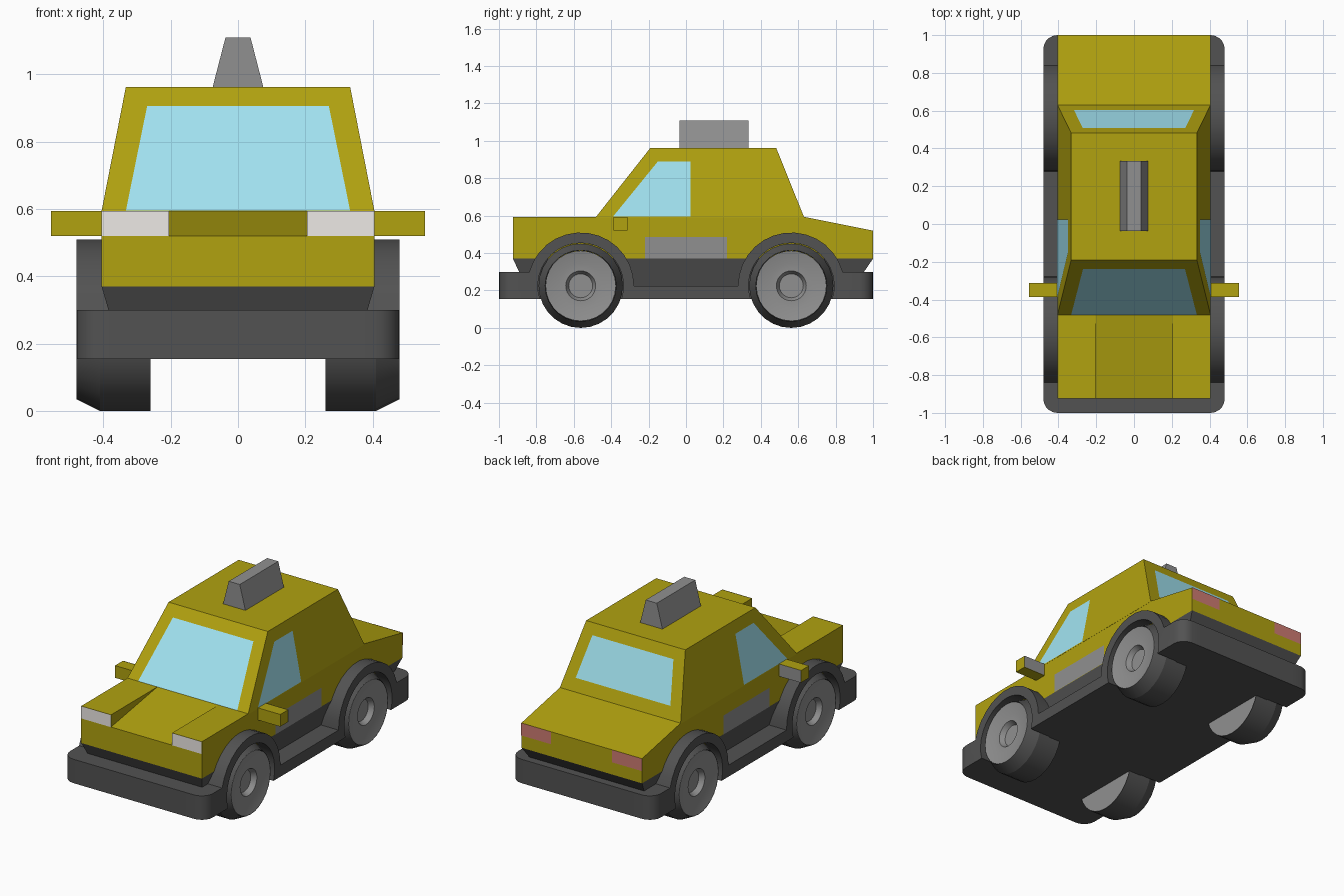
import bpy, bmesh, math
from mathutils import Vector

if "Cube" in bpy.data.objects:
    bpy.data.objects.remove(bpy.data.objects["Cube"])


def material(name, r, g, b):
    m = bpy.data.materials.new(name)
    m.diffuse_color = (r, g, b, 1)
    m.use_nodes = True
    m.node_tree.nodes["Principled BSDF"].inputs["Base Color"].default_value = m.diffuse_color
    return m


YELLOW = material("yellow_paint", 0.44, 0.36, 0.005)
DARK = material("dark_plastic", 0.085, 0.085, 0.085)
GREY = material("grey_metal", 0.28, 0.28, 0.28)
GLASS = material("window_glass", 0.36, 0.77, 0.88)
WHITE = material("lamp_white", 0.85, 0.82, 0.79)
RED = material("lamp_red", 0.62, 0.2, 0.17)


def finish(name, bm, mat, smooth=False, normals=True):
    if normals:
        bmesh.ops.recalc_face_normals(bm, faces=bm.faces)
    me = bpy.data.meshes.new(name)
    bm.to_mesh(me)
    bm.free()
    ob = bpy.data.objects.new(name, me)
    bpy.context.collection.objects.link(ob)
    me.materials.append(mat)
    if smooth:
        bpy.ops.object.select_all(action='DESELECT')
        ob.select_set(True)
        bpy.context.view_layer.objects.active = ob
        bpy.ops.object.shade_smooth_by_angle(angle=math.radians(25))
    return ob


def prism_mesh(profile, x0, x1):
    """Closed solid: a (y, z) profile carried from x0 to x1."""
    bm = bmesh.new()
    a = [bm.verts.new((x0, y, z)) for y, z in profile]
    b = [bm.verts.new((x1, y, z)) for y, z in profile]
    bm.faces.new(a)
    bm.faces.new(b[::-1])
    n = len(profile)
    for i in range(n):
        j = (i + 1) % n
        bm.faces.new((a[j], a[i], b[i], b[j]))
    return bm


def frustum(name, z0, low, z1, high, mat):
    """Tapered block: low and high are (half width, y front, y back)."""
    bm = bmesh.new()
    bmesh.ops.create_cube(bm, size=2)
    for v in bm.verts:
        hw, ya, yb = low if v.co.z < 0 else high
        v.co = (hw * v.co.x, ya if v.co.y < 0 else yb, z0 if v.co.z < 0 else z1)
    return finish(name, bm, mat)


def panel(name, pts, mat, away):
    """Flat inset panel laid just over a surface, facing the away direction."""
    bm = bmesh.new()
    f = bm.faces.new([bm.verts.new(p) for p in pts])
    f.normal_update()
    if f.normal.dot(Vector(away)) < 0:
        f.normal_flip()
    bmesh.ops.translate(bm, verts=bm.verts, vec=f.normal * 0.002)
    return finish(name, bm, mat, normals=False)


WHEEL_Y, AXLE_Z, ARCH_R, WELL_R, TYRE_R = 0.563, 0.225, 0.285, 0.229, 0.225
FLOOR_Z, STEP_Z, BUMPER_Z = 0.155, 0.225, 0.30


def arc(cy, r, a0, a1, n=14):
    return [(cy + r * math.cos(a0 + (a1 - a0) * i / n),
             AXLE_Z + r * math.sin(a0 + (a1 - a0) * i / n)) for i in range(n + 1)]


# Chassis core between the side parts
finish("chassis_core", prism_mesh(
    [(-1, FLOOR_Z), (1, FLOOR_Z), (1, BUMPER_Z), (0.8, BUMPER_Z), (0.8, STEP_Z),
     (-0.8, STEP_Z), (-0.8, BUMPER_Z), (-1, BUMPER_Z)], -0.34, 0.34), DARK)

# Chassis sides: bumper ends, sills, wheel arches and wheel wells in one profile
top = math.asin((BUMPER_Z - AXLE_Z) / ARCH_R)
low = -math.asin((AXLE_Z - FLOOR_Z) / WELL_R)
profile = ([(-1, FLOOR_Z)]
           + arc(-WHEEL_Y, WELL_R, math.pi - low, low, 20)
           + arc(WHEEL_Y, WELL_R, math.pi - low, low, 20)
           + [(1, FLOOR_Z), (1, BUMPER_Z)]
           + arc(WHEEL_Y, ARCH_R, top, math.pi)
           + arc(-WHEEL_Y, ARCH_R, 0, math.pi - top)
           + [(-1, BUMPER_Z)])
for s, side in ((-1, "right"), (1, "left")):
    bm = prism_mesh(profile, s * 0.34, s * 0.48)
    corners = [e for e in bm.edges
               if all(abs(abs(v.co.y) - 1) < 1e-4 and abs(v.co.x) > 0.47 for v in e.verts)]
    bmesh.ops.bevel(bm, geom=corners, offset=0.075, segments=5, affect='EDGES', profile=0.5)
    finish(f"{side}_chassis_side", bm, DARK, smooth=True)


# Wheels: tyre and hub profiles (x, radius) spun about the axle
def lathe(name, points, sx, y, mat):
    bm = bmesh.new()
    vs = [bm.verts.new((sx * x, 0, r)) for x, r in points]
    es = [bm.edges.new(p) for p in zip(vs, vs[1:])]
    bmesh.ops.spin(bm, geom=vs + es, cent=(0, 0, 0), axis=(1, 0, 0),
                   angle=2 * math.pi, steps=28)
    bmesh.ops.remove_doubles(bm, verts=bm.verts, dist=1e-4)
    bmesh.ops.translate(bm, verts=bm.verts, vec=(0, y, AXLE_Z))
    return finish(name, bm, mat, smooth=True)


for sx, side in ((-1, "right"), (1, "left")):
    for sy, end in ((-1, "front"), (1, "rear")):
        y = sy * WHEEL_Y
        lathe(f"{end}_{side}_tyre",
              [(0.26, 0.22), (0.26, TYRE_R), (0.41, TYRE_R), (0.48, 0.19),
               (0.30, 0.187), (0.26, 0.22)], sx, y, DARK)
        lathe(f"{end}_{side}_hub",
              [(0.26, 0), (0.26, 0.22), (0.30, 0.188), (0.48, 0.188), (0.465, 0.12),
               (0.465, 0.08), (0.435, 0.064), (0.435, 0)], sx, y, GREY)

# Dark skirt under the body
frustum("skirt", 0.20, (0.356, -0.847, 0.883), 0.37, (0.405, -0.925, 1.0), DARK)

# Lower body with sloping hood centre and trunk
finish("lower_body", prism_mesh(
    [(-0.925, 0.37), (-0.925, 0.52), (-0.48, 0.594), (0.63, 0.594), (1.0, 0.52), (1.0, 0.37)],
    -0.405, 0.405), YELLOW)

# Cabin and roof sign
frustum("cabin", 0.59, (0.406, -0.484, 0.632), 0.963, (0.333, -0.19, 0.482), YELLOW)
frustum("roof_sign", 0.963, (0.075, -0.036, 0.333), 1.11, (0.037, -0.036, 0.333), GREY)


# Points on the sloped cabin walls at a given height
def slope(low, high, z):
    return low + (high - low) * (z - 0.59) / 0.373


def cross_window(name, y0, y1, z0, x0, z1, x1, away):
    ya, yb = slope(y0, y1, z0), slope(y0, y1, z1)
    panel(name, [(-x0, ya, z0), (x0, ya, z0), (x1, yb, z1), (-x1, yb, z1)], GLASS, away)


cross_window("windshield", -0.484, -0.19, 0.594, 0.333, 0.904, 0.27, (0, -1, 0))
cross_window("rear_window", 0.632, 0.482, 0.665, 0.318, 0.90, 0.272, (0, 1, 0))

for s, side in ((-1, "right"), (1, "left")):
    out = (s, 0, 0)
    # Raised headlight pods on the hood, with lamps front and rear
    finish(f"{side}_hood_pod", prism_mesh(
        [(-0.925, 0.52), (-0.925, 0.594), (-0.48, 0.594)], s * 0.205, s * 0.405), YELLOW)
    for name, y, z0, z1, mat in (("headlight", -0.925, 0.52, 0.594, WHITE),
                                 ("tail_light", 1.0, 0.445, 0.52, RED)):
        panel(f"{side}_{name}", [(s * 0.205, y, z0), (s * 0.405, y, z0),
                                 (s * 0.405, y, z1), (s * 0.205, y, z1)], mat, (0, y, 0))
    # Side window and door strip
    panel(f"{side}_window", [(s * slope(0.406, 0.333, z), y, z) for y, z in
                             ((-0.39, 0.595), (0.025, 0.595), (0.025, 0.89), (-0.15, 0.89))],
          GLASS, out)
    panel(f"{side}_door_strip", [(s * 0.405, y, z) for y, z in
                                 ((-0.22, 0.37), (0.22, 0.37), (0.22, 0.485), (-0.22, 0.485))],
          GREY, out)
    # Wing mirror with its reflecting face
    finish(f"{side}_mirror", prism_mesh(
        [(-0.387, 0.52), (-0.312, 0.52), (-0.312, 0.594), (-0.387, 0.594)],
        s * 0.40, s * 0.555), YELLOW)
    panel(f"{side}_mirror_face", [(s * x, -0.312, z) for x, z in
                                  ((0.41, 0.52), (0.555, 0.52), (0.555, 0.594), (0.41, 0.594))],
          GREY, (0, 1, 0))
